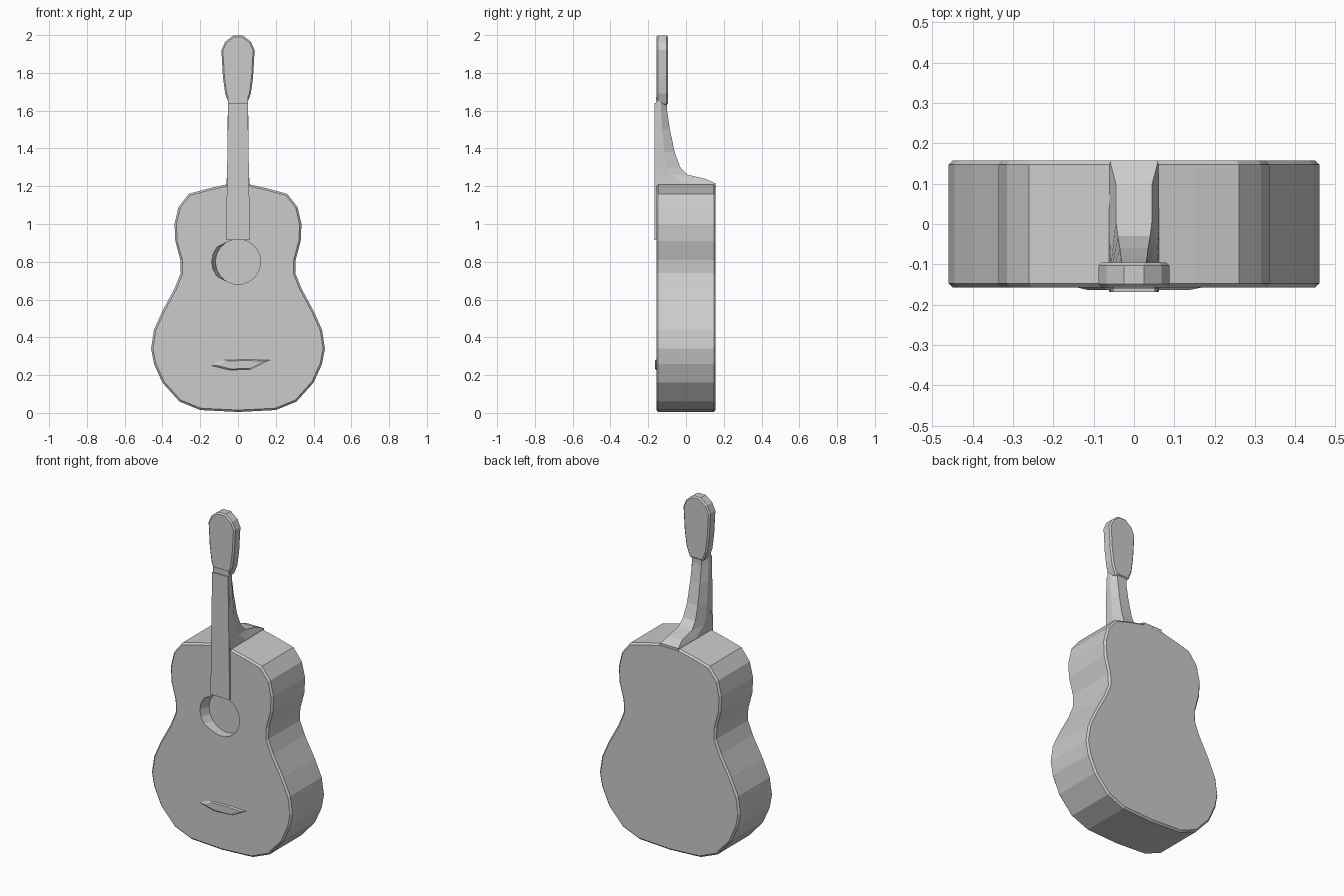
import bpy, bmesh, math

cube = bpy.data.objects.get("Cube")
if cube:
    bpy.data.objects.remove(cube, do_unlink=True)

grey = bpy.data.materials.new("plain_grey")
grey.use_nodes = True
colour = (0.6, 0.6, 0.6, 1)
grey.diffuse_color = colour
grey.node_tree.nodes["Principled BSDF"].inputs["Base Color"].default_value = colour


def loft(name, rings):
    """Skin a list of equal-length point rings and cap both ends."""
    bm = bmesh.new()
    loops = [[bm.verts.new(p) for p in ring] for ring in rings]
    n = len(loops[0])
    for a, b in zip(loops, loops[1:]):
        for i in range(n):
            j = (i + 1) % n
            bm.faces.new((a[i], a[j], b[j], b[i]))
    bm.faces.new(loops[0][::-1])
    bm.faces.new(loops[-1])
    bmesh.ops.recalc_face_normals(bm, faces=bm.faces)
    mesh = bpy.data.meshes.new(name)
    bm.to_mesh(mesh)
    bm.free()
    mesh.materials.append(grey)
    ob = bpy.data.objects.new(name, mesh)
    bpy.context.collection.objects.link(ob)
    return ob


def apply_all(ob):
    bpy.context.view_layer.objects.active = ob
    for m in list(ob.modifiers):
        bpy.ops.object.modifier_apply(modifier=m.name)


# Body: mirrored waisted outline extruded from front to back
half = [(0.2, 0.015), (0.31, 0.06), (0.4, 0.16), (0.445, 0.26), (0.46, 0.34),
        (0.445, 0.44), (0.4, 0.54), (0.335, 0.66), (0.303, 0.74), (0.305, 0.81),
        (0.332, 0.91), (0.336, 1.0), (0.315, 1.09), (0.26, 1.16), (0.15, 1.19),
        (0.06, 1.21)]
outline = [(0, 0.005)] + half + [(-x, z) for x, z in reversed(half)]
body = loft("body", [[(x, y, z) for x, z in outline] for y in (-0.157, 0.157)])
bevel = body.modifiers.new("soft_rim", "BEVEL")
bevel.width = 0.01
bevel.segments = 1
bevel.limit_method = "ANGLE"
bevel.angle_limit = math.radians(60)

# Sound hole: shallow recess whose left-hand wall in front view slopes outward
def hole_ring(y, flare):
    ring = []
    for i in range(18):
        a = math.tau * i / 18
        x = 0.12 * math.cos(a)
        if math.cos(a) < -0.6:
            x -= flare
        ring.append((x, y, 0.8 + 0.12 * math.sin(a)))
    return ring


cutter = loft("hole_cutter", [hole_ring(-0.2, 0.04), hole_ring(-0.157, 0.02), hole_ring(-0.1, 0)])
cutter.hide_render = True
cut = body.modifiers.new("sound_hole", "BOOLEAN")
cut.operation = "DIFFERENCE"
cut.solver = "EXACT"
cut.object = cutter
apply_all(body)
bpy.data.objects.remove(cutter, do_unlink=True)


# Neck and heel: flat front, narrower faceted back
def neck_ring(z, w, front, back, back_w):
    mid = front + (back - front) * 0.45
    return [(-w, front, z), (w, front, z), (w, mid, z),
            (back_w, back, z), (-back_w, back, z), (-w, mid, z)]


neck = [(1.18, 0.062, 0.155, 0.06), (1.215, 0.062, 0.157, 0.06), (1.24, 0.06, 0.1, 0.045),
        (1.26, 0.058, 0.01, 0.045), (1.3, 0.057, -0.03, 0.04), (1.38, 0.056, -0.06, 0.035),
        (1.5, 0.055, -0.085, 0.032), (1.6, 0.054, -0.1, 0.03), (1.67, 0.052, -0.1, 0.03)]
loft("neck", [neck_ring(z, w, -0.16, back, bw) for z, w, back, bw in neck])

# Fingerboard: thin strip from the sound hole to the nut
loft("fingerboard", [[(-w, -0.168, z), (w, -0.168, z), (w, -0.15, z), (-w, -0.15, z)]
                     for z, w in ((0.915, 0.062), (1.2, 0.059), (1.64, 0.052))])

# Headstock: rounded paddle
side = [(0.045, 1.63), (0.068, 1.69), (0.08, 1.78), (0.088, 1.92), (0.068, 1.965), (0.025, 1.998)]
paddle = side + [(-x, z) for x, z in reversed(side)]
head = loft("headstock", [[(x, y, z) for x, z in paddle] for y in (-0.157, -0.095)])
edge = head.modifiers.new("soft_edge", "BEVEL")
edge.width = 0.008
edge.segments = 1
edge.limit_method = "ANGLE"
edge.angle_limit = math.radians(60)
apply_all(head)

# Bridge: low tapered bar on the soundboard
bar = [(-0.15, 0.25), (-0.05, 0.225), (0.08, 0.23), (0.18, 0.28), (0.05, 0.285), (-0.08, 0.28)]
loft("bridge", [[(x * s, y, 0.255 + (z - 0.255) * s) for x, z in bar]
                for y, s in ((-0.155, 1), (-0.164, 0.75))])
